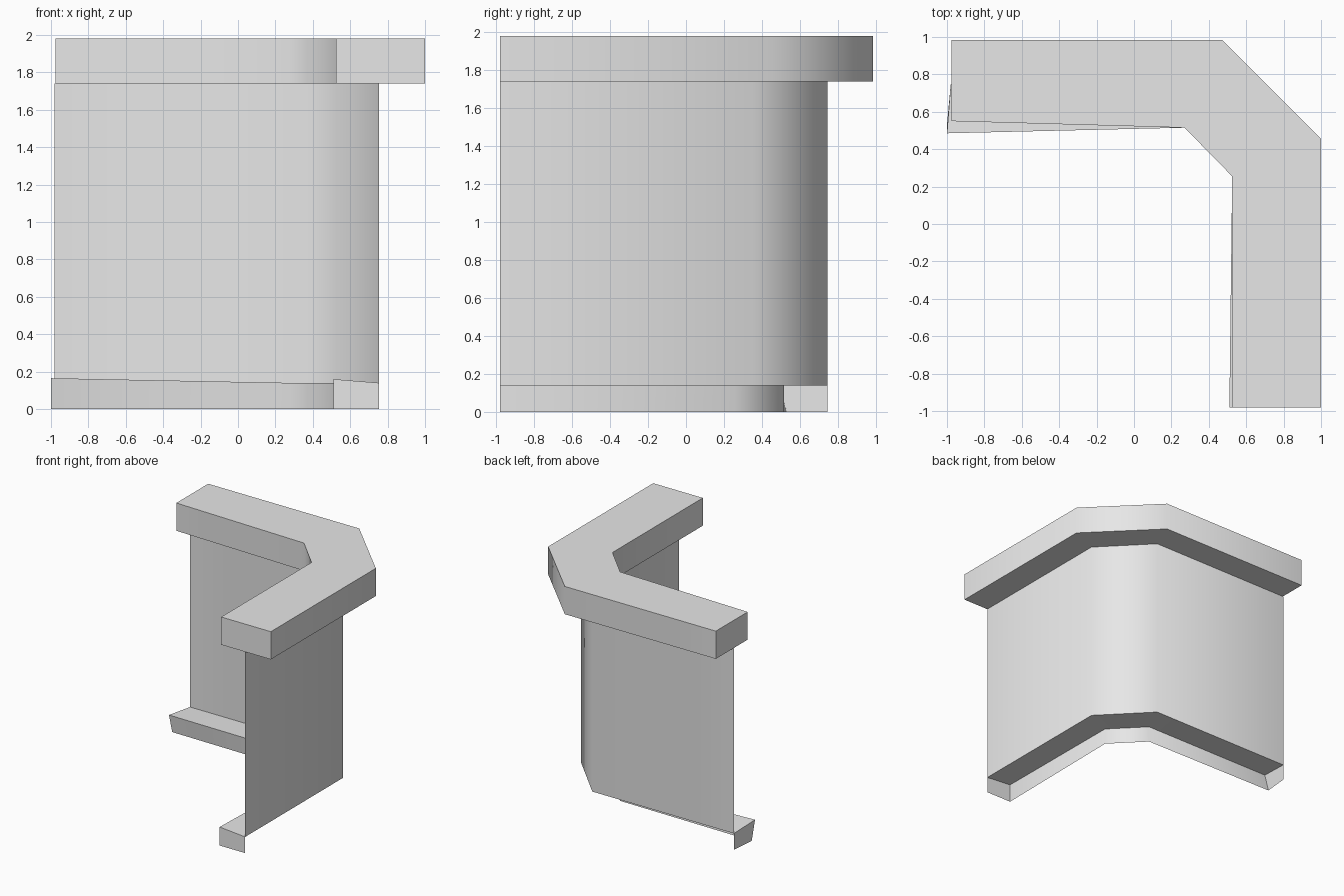
import bpy
import bmesh
from math import radians

if "Cube" in bpy.data.objects:
    bpy.data.objects.remove(bpy.data.objects["Cube"], do_unlink=True)

grey = bpy.data.materials.new("light grey")
grey.use_nodes = True
colour = (0.8, 0.8, 0.8, 1)
grey.diffuse_color = colour
grey.node_tree.nodes["Principled BSDF"].inputs["Base Color"].default_value = colour

TOP, CAP_BOTTOM, BASE_TOP = 1.98, 1.74, 0.14

# Plan outlines, each running from the left arm round the corner to the front arm
cap_outer = [(-0.975, 0.985), (0.47, 0.985), (1, 0.455), (1, -0.98)]
cap_inner = [(-0.975, 0.55), (0.27, 0.515), (0.525, 0.255), (0.525, -0.98)]
wall_line = [(-0.98, 0.745), (0.375, 0.745), (0.755, 0.355), (0.755, -0.98)]
base_top_edge = [(-1, 0.485), (0.27, 0.515), (0.525, 0.255), (0.51, -0.98)]
base_foot = [(-1, 0.53), (0.27, 0.515), (0.525, 0.255), (0.51, -0.98)]


def at_height(outline, z):
    return [(x, y, z) for x, y in outline]


def sweep(name, rails, closed=False, ends=False):
    """Join matching rails with quads, optionally closing the loop and its ends."""
    bm = bmesh.new()
    rows = [[bm.verts.new(p) for p in rail] for rail in rails]
    pairs = list(zip(rows, rows[1:]))
    if closed:
        pairs.append((rows[-1], rows[0]))
    for a, b in pairs:
        for i in range(len(a) - 1):
            bm.faces.new((a[i], a[i + 1], b[i + 1], b[i]))
    if ends:
        bm.faces.new([row[0] for row in rows])
        bm.faces.new([row[-1] for row in reversed(rows)])
    if closed:
        bmesh.ops.recalc_face_normals(bm, faces=bm.faces)
    mesh = bpy.data.meshes.new(name)
    bm.to_mesh(mesh)
    bm.free()
    mesh.materials.append(grey)
    obj = bpy.data.objects.new(name, mesh)
    bpy.context.collection.objects.link(obj)
    bpy.ops.object.select_all(action='DESELECT')
    obj.select_set(True)
    bpy.context.view_layer.objects.active = obj
    bpy.ops.object.shade_smooth_by_angle(angle=radians(60))
    return obj


# Solid cap along the top of the wall
sweep("top_cap", [at_height(cap_outer, TOP), at_height(cap_inner, TOP),
                  at_height(cap_inner, CAP_BOTTOM), at_height(cap_outer, CAP_BOTTOM)],
      closed=True, ends=True)

# Thin wall sheet with a chamfered corner
sweep("wall_panel", [at_height(wall_line, CAP_BOTTOM), at_height(wall_line, BASE_TOP)][::-1])

# Skirting ledge, open below and behind, with its inner edge lifted at both ends
lift = [0.165, BASE_TOP, BASE_TOP, 0.16]
raised_edge = [(x, y, z) for (x, y), z in zip(base_top_edge, lift)]
ledge = [at_height(wall_line, BASE_TOP), raised_edge, at_height(base_foot, 0)]
sweep("base_ledge", ledge)

# Plates closing the two ends of the skirting
for name, i in (("left_end_plate", 0), ("front_end_plate", -1)):
    back, edge, foot = (rail[i] for rail in ledge)
    corner = (back[0], back[1], 0)
    sweep(name, [[back, edge], [corner, foot]])
